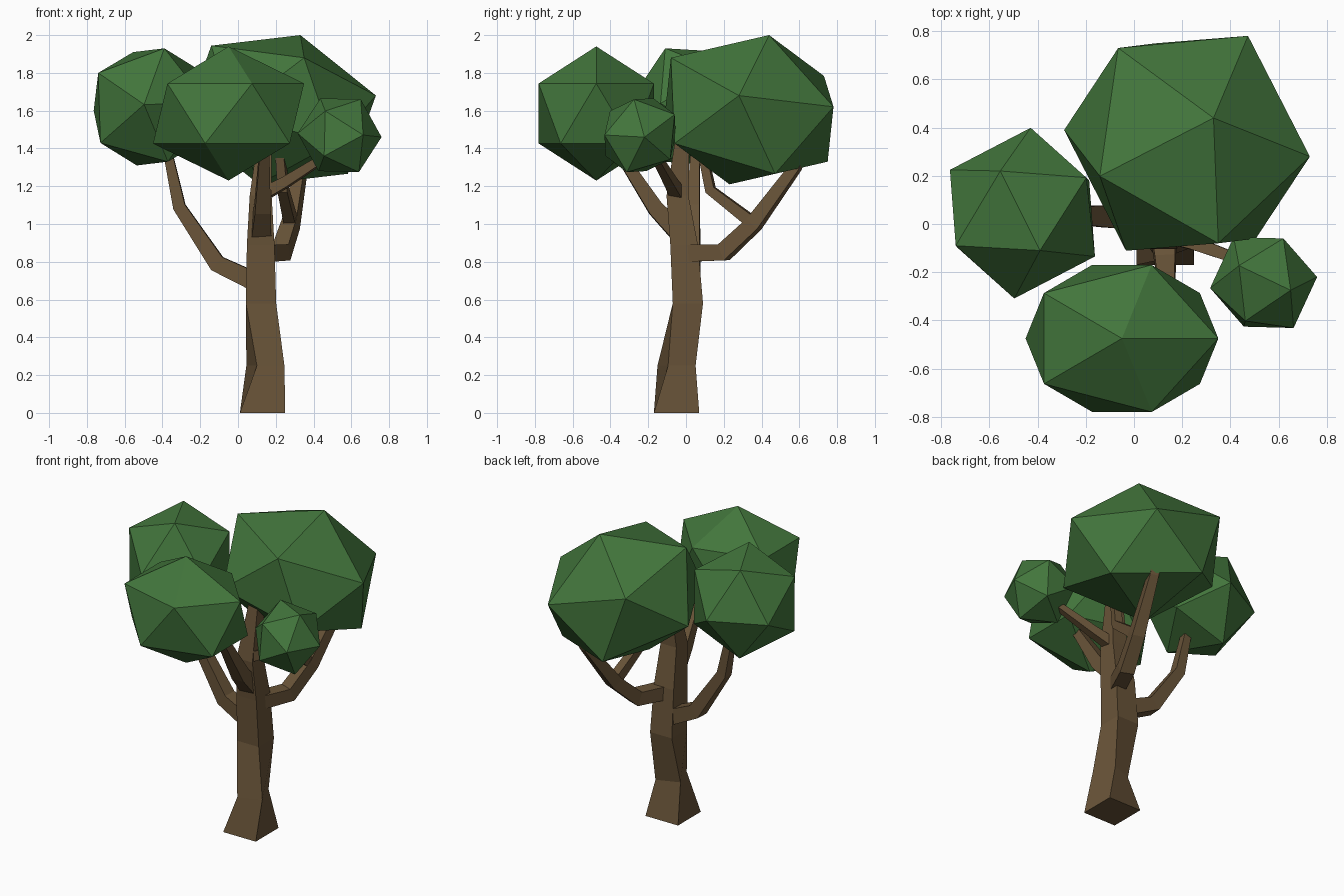
import bpy, bmesh, math
from mathutils import Vector, Matrix

if "Cube" in bpy.data.objects:
    bpy.data.objects.remove(bpy.data.objects["Cube"])


def material(name, color):
    m = bpy.data.materials.new(name)
    m.diffuse_color = color
    m.use_nodes = True
    m.node_tree.nodes["Principled BSDF"].inputs["Base Color"].default_value = m.diffuse_color
    return m


BARK = material("bark", (0.14, 0.088, 0.04, 1))
LEAF = material("leaves", (0.055, 0.18, 0.045, 1))


def finish(bm, name, mat):
    bmesh.ops.recalc_face_normals(bm, faces=bm.faces)
    mesh = bpy.data.meshes.new(name)
    bm.to_mesh(mesh)
    bm.free()
    mesh.materials.append(mat)
    ob = bpy.data.objects.new(name, mesh)
    bpy.context.collection.objects.link(ob)
    return ob


def skin(name, rings):
    """Join four-cornered rings into a closed limb."""
    bm = bmesh.new()
    vs = [[bm.verts.new(p) for p in r] for r in rings]
    for a, b in zip(vs, vs[1:]):
        for i in range(4):
            j = (i + 1) % 4
            bm.faces.new((a[i], a[j], b[j], b[i]))
    bm.faces.new(vs[0])
    bm.faces.new(vs[-1])
    finish(bm, name, BARK)


def branch(name, path):
    """Square limb along a path of (x, y, z, half width)."""
    pts = [Vector(p[:3]) for p in path]
    side = Vector((0, 0, 1)).cross(pts[-1] - pts[0]).normalized()
    rings = []
    for i, p in enumerate(pts):
        t = Vector()
        if i > 0:
            t += (p - pts[i - 1]).normalized()
        if i < len(pts) - 1:
            t += (pts[i + 1] - p).normalized()
        t.normalize()
        s = (side - t * side.dot(t)).normalized()
        u = t.cross(s)
        h = path[i][3]
        rings.append([p + s * a * h + u * b * h
                      for a, b in ((-1, -1), (1, -1), (1, 1), (-1, 1))])
    skin(name, rings)


def crown(name, centre, a, b, c):
    """Icosahedron stretched so one face lands on corners a, b, c."""
    o = Vector(centre)
    bm = bmesh.new()
    bmesh.ops.create_icosphere(bm, subdivisions=1, radius=1)
    bm.faces.ensure_lookup_table()
    src = Matrix([v.co for v in bm.faces[0].verts]).transposed()
    dst = Matrix([Vector(p) - o for p in (a, b, c)]).transposed()
    m = dst @ src.inverted()
    for v in bm.verts:
        v.co = m @ v.co + o
    finish(bm, name, LEAF)


# Trunk: level rings (x, y, z, half width, twist)
trunk = [(0.13, -0.05, 0, 0.12, 0), (0.145, -0.05, 0.25, 0.078, 21),
         (0.122, 0.01, 0.58, 0.08, 0), (0.12, -0.01, 0.89, 0.073, 0),
         (0.12, -0.045, 1.15, 0.058, 0), (0.145, -0.015, 1.5, 0.034, 0)]
skin("trunk", [[Vector((x, y, z)) + Vector((
    math.cos(math.radians(w + 45 + 90 * i)),
    math.sin(math.radians(w + 45 + 90 * i)), 0)) * h * math.sqrt(2)
    for i in range(4)] for x, y, z, h, w in trunk])

# Branches
branch("left_branch", [(0.1, 0.02, 0.69, 0.05), (-0.11, 0.03, 0.79, 0.045),
                       (-0.31, 0.04, 1.09, 0.033), (-0.38, 0.05, 1.42, 0.022)])
branch("back_branch", [(0.14, 0.0, 0.845, 0.045), (0.23, 0.2, 0.85, 0.045),
                       (0.28, 0.36, 1.0, 0.04), (0.335, 0.58, 1.3, 0.028),
                       (0.35, 0.63, 1.42, 0.024)])
branch("back_twig", [(0.28, 0.35, 1.01, 0.032), (0.24, 0.13, 1.18, 0.026),
                     (0.22, 0.08, 1.42, 0.022)])
branch("front_branch", [(0.12, -0.01, 0.93, 0.055), (0.13, -0.16, 1.08, 0.042),
                        (0.14, -0.37, 1.4, 0.025)])
branch("right_branch", [(0.12, -0.04, 1.15, 0.034), (0.25, -0.08, 1.22, 0.028),
                        (0.47, -0.16, 1.36, 0.02)])

# Leaf crowns
crown("back_crown", (0.22, 0.335, 1.605),
      (0.33, 0.44, 2.0), (0.73, 0.28, 1.68), (0.35, -0.08, 1.88))
crown("left_crown", (-0.463, 0.045, 1.62),
      (-0.39, -0.11, 1.93), (-0.555, 0.22, 1.91), (-0.74, -0.09, 1.80))
crown("front_crown", (-0.05, -0.475, 1.585),
      (-0.05, -0.475, 1.94), (0.35, -0.475, 1.744), (0.074, -0.78, 1.744))
crown("right_crown", (0.538, -0.243, 1.47),
      (0.65, -0.275, 1.66), (0.76, -0.22, 1.46), (0.62, -0.06, 1.58))
